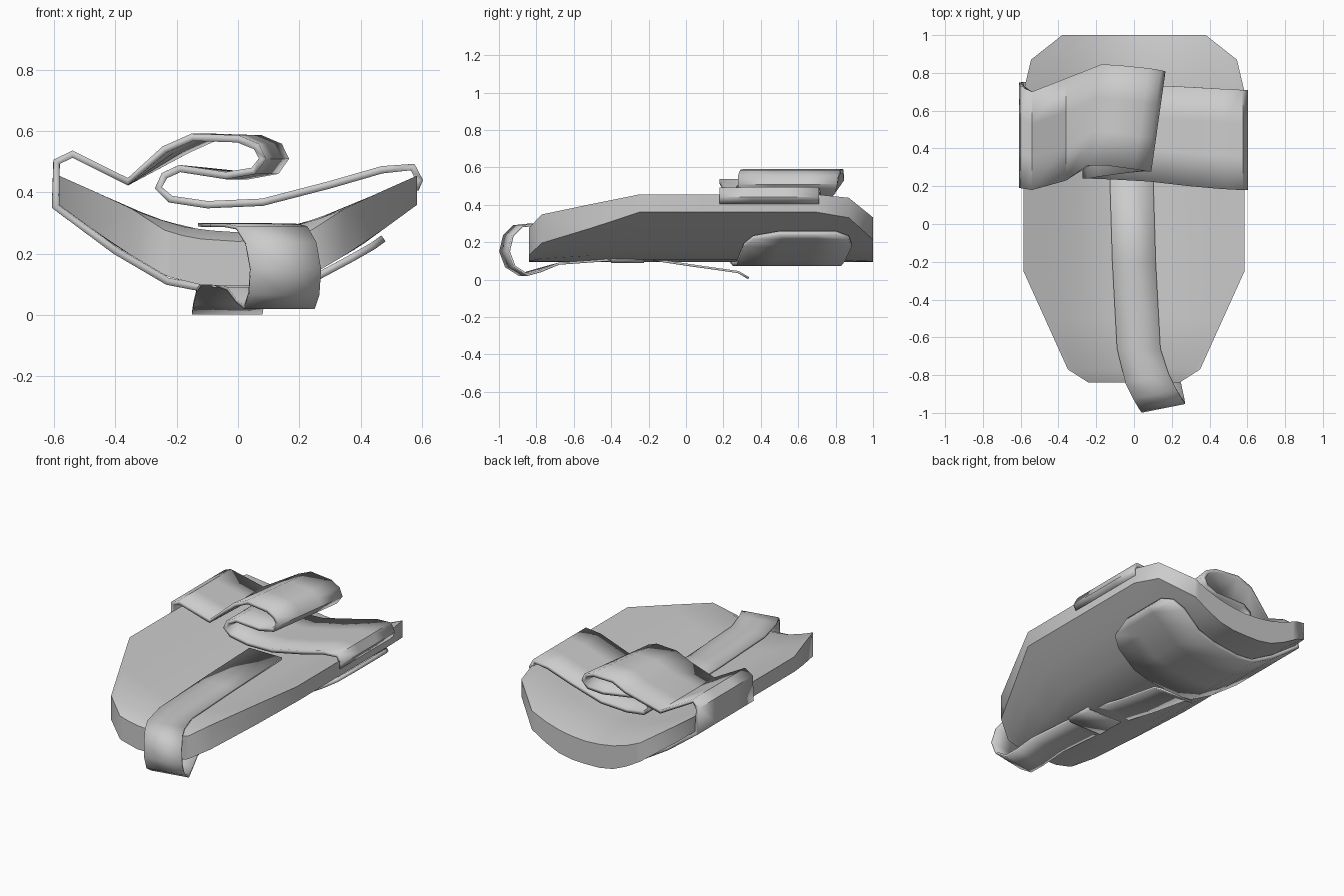
import bpy, bmesh
from mathutils import Vector

if "Cube" in bpy.data.objects:
    bpy.data.objects.remove(bpy.data.objects["Cube"])


def lerp(table, v):
    """Piecewise-linear lookup in (key, value) pairs."""
    for (a, fa), (b, fb) in zip(table, table[1:]):
        if v <= b:
            return fa + (fb - fa) * max(0, v - a) / (b - a)
    return table[-1][1]


def finish(name, bm, thickness=0, angle=50):
    bmesh.ops.recalc_face_normals(bm, faces=bm.faces)
    mesh = bpy.data.meshes.new(name)
    bm.to_mesh(mesh)
    bm.free()
    ob = bpy.data.objects.new(name, mesh)
    bpy.context.collection.objects.link(ob)
    if thickness:
        mod = ob.modifiers.new("thickness", "SOLIDIFY")
        mod.thickness = thickness
        mod.offset = 0
    bpy.ops.object.select_all(action='DESELECT')
    ob.select_set(True)
    bpy.context.view_layer.objects.active = ob
    bpy.ops.object.shade_smooth_by_angle(angle=angle * 0.01745)
    return ob


def ribbon(name, rows, thickness, closed=False, across=1):
    """Strap through a list of (edge point, other edge point) pairs."""
    bm = bmesh.new()
    grid = [[bm.verts.new(Vector(a).lerp(Vector(b), k / across)) for k in range(across + 1)]
            for a, b in rows]
    pairs = list(zip(grid, grid[1:])) + ([(grid[-1], grid[0])] if closed else [])
    for r, s in pairs:
        for k in range(across):
            bm.faces.new((r[k], r[k + 1], s[k + 1], s[k]))
    return finish(name, bm, thickness)


# Curved pad: half width along y, top and bottom profile across x
width = [(-.84, .24), (-.77, .35), (-.25, .585), (.7, .585), (.87, .545), (1, .38)]
top = [(0, .27), (.15, .28), (.3, .325), (.45, .395), (.585, .455)]
bottom = [(0, .095), (.12, .098), (.23, .125), (.4, .225), (.585, .36)]
ys = [-.84, -.77, -.5, -.25, .2, .7, .87, 1]
steps = [-1, -.93, -.75, -.5, -.25, 0, .25, .5, .75, .93, 1]
bm = bmesh.new()
up, down = [], []
for y in ys:
    w = lerp(width, y)
    drop = .03 if y in (-.84, 1) else 0
    up.append([bm.verts.new((s * w, y, lerp(top, abs(s * w)) - drop)) for s in steps])
    down.append([bm.verts.new((s * w, y, lerp(bottom, abs(s * w)))) for s in steps])
n, m = len(ys) - 1, len(steps) - 1
for i in range(n):
    for j in range(m):
        bm.faces.new((up[i][j], up[i][j + 1], up[i + 1][j + 1], up[i + 1][j]))
        bm.faces.new((down[i][j], down[i + 1][j], down[i + 1][j + 1], down[i][j + 1]))
    for j in (0, m):
        bm.faces.new((up[i][j], up[i + 1][j], down[i + 1][j], down[i][j]))
for i in (0, n):
    for j in range(m):
        bm.faces.new((up[i][j], up[i][j + 1], down[i][j + 1], down[i][j]))
finish("pad", bm, angle=45)

# Wide band: under the pad, round the left edge, folded over the top (x, z, y low, y high)
under = [(.475, .25, .5, .8), (.44, .225, .36, .87), (.37, .185, .31, .885),
         (.23, .11, .28, .85), (.1, .085, .27, .83), (-.1, .085, .25, .8),
         (-.23, .11, .23, .78), (-.4, .21, .21, .76), (-.597, .355, .19, .75)]
over = [(-.592, .5, .19, .73), (-.54, .525, .18, .70), (-.36, .435, .23, .77)]
fold = [(-.24, .54, .31, .845), (-.15, .58, .31, .84), (.0, .575, .29, .825),
        (.06, .55, .28, .815), (.08, .51, .28, .81), (.05, .47, .28, .8),
        (-.04, .455, .27, .78)]
lower = [(-.19, .478, .25, .75), (-.24, .455, .24, .74), (-.26, .415, .24, .74),
         (-.22, .378, .24, .74), (-.1, .36, .235, .735), (.08, .368, .225, .735),
         (.3, .425, .2, .725), (.47, .474, .185, .715), (.57, .483, .18, .71),
         (.592, .44, .18, .71), (.578, .41, .18, .71)]
rows = []
for part, shear in ((under, 0), (over, 0), (fold, .075), (lower, 0)):
    rows += [((x, a, z), (x + shear, b, z)) for x, z, a, b in part]
ribbon("wide_band", rows, .024, across=3)

# Long narrow strap looping round the front (x centre, y, z)
path = [(-.015, .3, .295), (.0, -.2, .293), (.025, -.66, .293), (.07, -.82, .293),
        (.11, -.9, .285), (.14, -.95, .235), (.155, -.97, .15), (.15, -.94, .07),
        (.135, -.87, .025), (.11, -.8, .045), (.08, -.68, .085), (.03, -.4, .105),
        (.0, -.2, .11), (-.02, .0, .08), (-.03, .28, .04), (-.035, .335, .007)]
rows = []
for x, y, z in path:
    skew = .023 if -1 < y < -.75 else 0
    rows.append(((x - .115, y - skew, z), (x + .115, y + skew, z)))
ribbon("long_strap", rows, .012, across=2)

# Small keeper loop around the strap underneath
loop = [(-.1, .12), (-.08, .145), (.14, .145), (.16, .12), (.14, .093), (-.08, .093)]
ribbon("strap_keeper", [((x, -.4, z), (x, -.225, z)) for x, z in loop], .008, closed=True)
